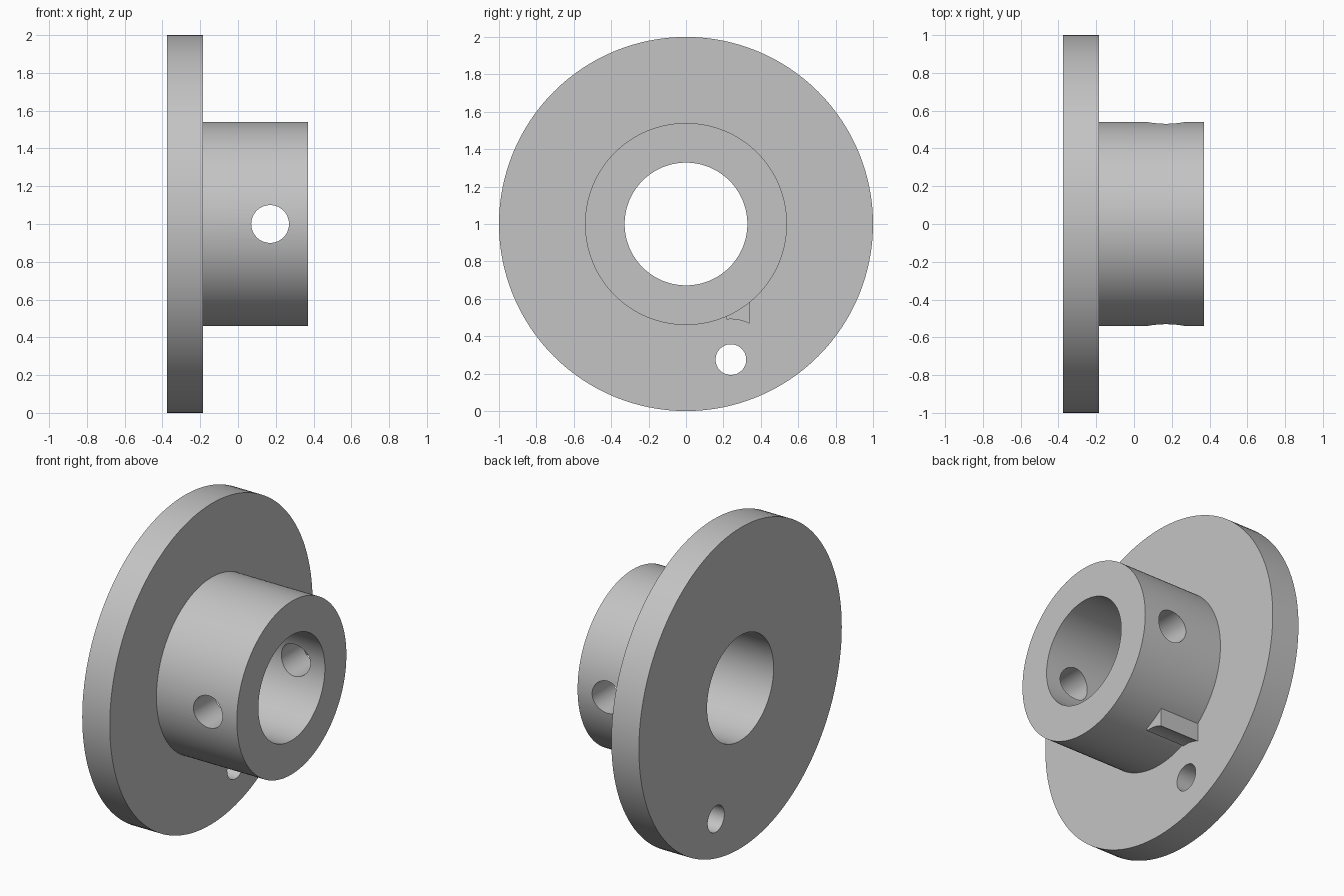
import bpy
import bmesh
import math
from mathutils import Matrix, Vector

old = bpy.data.objects.get("Cube")
if old:
    bpy.data.objects.remove(old, do_unlink=True)

CENTRE_Z = 1.0
FLANGE_FACE = -0.185
BACK, END = -0.375, 0.37
HOLE_Y, HOLE_Z = 0.24, 0.275

steel = bpy.data.materials.new("grey metal")
steel.use_nodes = True
GREY = (0.55, 0.55, 0.55, 1)
steel.diffuse_color = GREY
steel.node_tree.nodes["Principled BSDF"].inputs["Base Color"].default_value = GREY


def make_object(name, bm):
    bmesh.ops.recalc_face_normals(bm, faces=bm.faces)
    mesh = bpy.data.meshes.new(name)
    bm.to_mesh(mesh)
    bm.free()
    mesh.materials.append(steel)
    obj = bpy.data.objects.new(name, mesh)
    bpy.context.collection.objects.link(obj)
    return obj


def lathe(name, profile, steps=128):
    """Turn a closed (x, radius) profile around the x axis."""
    bm = bmesh.new()
    rings = []
    for i in range(steps):
        a = math.tau * i / steps
        rings.append([bm.verts.new((x, r * math.sin(a), CENTRE_Z + r * math.cos(a)))
                      for x, r in profile])
    n = len(profile)
    for i, ring in enumerate(rings):
        nxt = rings[(i + 1) % steps]
        for j in range(n):
            k = (j + 1) % n
            bm.faces.new((ring[j], ring[k], nxt[k], nxt[j]))
    return make_object(name, bm)


def drill(target, name, radius, length, centre, axis):
    """Cut a round hole through the target."""
    bm = bmesh.new()
    turn = Vector((0, 0, 1)).rotation_difference(Vector(axis)).to_matrix().to_4x4()
    bmesh.ops.create_cone(bm, cap_ends=True, segments=64, radius1=radius,
                          radius2=radius, depth=length,
                          matrix=Matrix.Translation(centre) @ turn)
    cutter = make_object(name, bm)
    apply_boolean(target, cutter, 'DIFFERENCE')


def apply_boolean(target, tool, operation):
    mod = target.modifiers.new(tool.name, 'BOOLEAN')
    mod.object = tool
    mod.operation = operation
    mod.solver = 'EXACT'
    bpy.context.view_layer.objects.active = target
    bpy.ops.object.modifier_apply(modifier=mod.name)
    bpy.data.objects.remove(tool, do_unlink=True)


# Flange and hub with the central bore
body = lathe("flanged_hub", [(BACK, 0.328), (BACK, 1), (FLANGE_FACE, 1),
                             (FLANGE_FACE, 0.54), (END, 0.54), (END, 0.328)])

# Small lug beside the hub, its underside curved around the pin hole
start, stop = math.radians(96.5), math.radians(62.3)
section = [(HOLE_Y + 0.216 * math.cos(a), HOLE_Z + 0.216 * math.sin(a))
           for a in (start + (stop - start) * i / 12 for i in range(13))]
section += [(section[-1][0], 0.63), (section[0][0], 0.55)]
bm = bmesh.new()
base = bm.faces.new([bm.verts.new((FLANGE_FACE - 0.05, y, z)) for y, z in section])
grown = bmesh.ops.extrude_face_region(bm, geom=[base], use_keep_orig=True)
bmesh.ops.translate(bm, vec=(0.32, 0, 0),
                    verts=[v for v in grown["geom"] if isinstance(v, bmesh.types.BMVert)])
apply_boolean(body, make_object("lug", bm), 'UNION')

# Cross holes through the hub and pin hole through the flange
drill(body, "cross_hole", 0.1, 2, (0.17, 0, CENTRE_Z), (0, 1, 0))
drill(body, "pin_hole", 0.082, 0.4, (-0.28, HOLE_Y, HOLE_Z), (1, 0, 0))

bpy.ops.object.select_all(action='DESELECT')
body.select_set(True)
bpy.context.view_layer.objects.active = body
bpy.ops.object.shade_smooth_by_angle(angle=math.radians(30))
